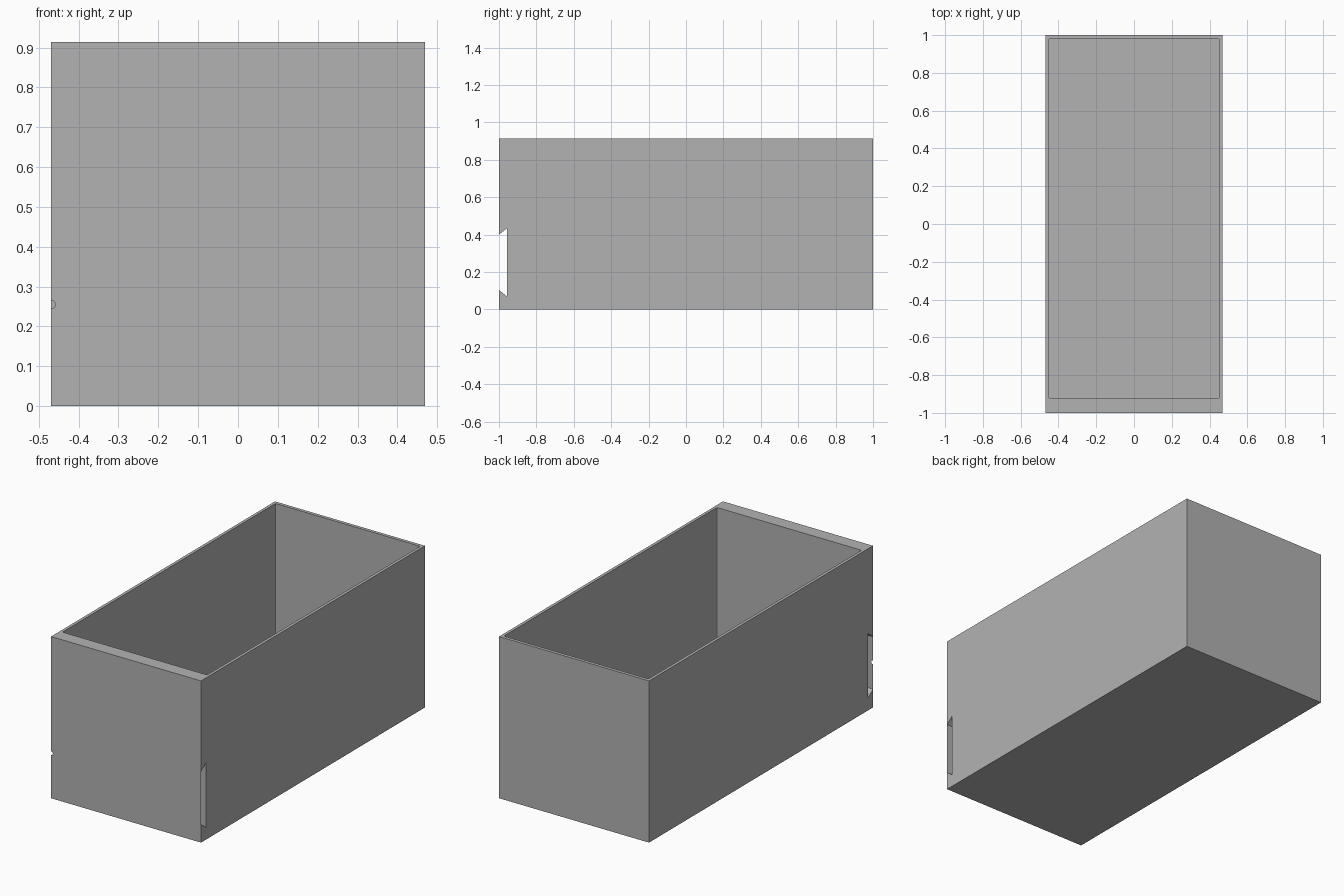
import bpy, bmesh, math

if "Cube" in bpy.data.objects:
    bpy.data.objects.remove(bpy.data.objects["Cube"])

HX, HY, H = 0.469, 1.0, 0.914         # outer half sizes and height
IN_X, IN_FRONT, IN_BACK = 0.452, -0.922, 0.981
FLOOR = 0.019
SLOT_LOW, SLOT_HIGH, SLOT_Y = 0.104, 0.40, -0.957
FLARE = 0.034

grey = bpy.data.materials.new("grey plastic")
grey.diffuse_color = (0.448, 0.448, 0.448, 1)
grey.use_nodes = True
grey.node_tree.nodes["Principled BSDF"].inputs["Base Color"].default_value = grey.diffuse_color


def prism(name, points, offset):
    """Make a polygon and, if offset is given, extrude it into a solid."""
    bm = bmesh.new()
    face = bm.faces.new([bm.verts.new(p) for p in points])
    if offset:
        grown = bmesh.ops.extrude_face_region(bm, geom=[face], use_keep_orig=True)
        moved = [g for g in grown["geom"] if isinstance(g, bmesh.types.BMVert)]
        bmesh.ops.translate(bm, verts=moved, vec=offset)
        bmesh.ops.recalc_face_normals(bm, faces=bm.faces)
    mesh = bpy.data.meshes.new(name)
    bm.to_mesh(mesh)
    bm.free()
    mesh.materials.append(grey)
    obj = bpy.data.objects.new(name, mesh)
    bpy.context.collection.objects.link(obj)
    return obj


# Bin body: side profile with the dovetail slot across the front
profile = [(-HY, 0), (HY, 0), (HY, H), (-HY, H),
           (-HY, SLOT_HIGH), (SLOT_Y, SLOT_HIGH + FLARE),
           (SLOT_Y, SLOT_LOW - FLARE), (-HY, SLOT_LOW)]
body = prism("bin_body", [(-HX, y, z) for y, z in profile], (2 * HX, 0, 0))

# Cavity cutter with tiny rounded vertical corners
R = 0.007
outline = []
for cx, cy, start in ((IN_X - R, IN_BACK - R, 0), (-IN_X + R, IN_BACK - R, 90),
                      (-IN_X + R, IN_FRONT + R, 180), (IN_X - R, IN_FRONT + R, 270)):
    for step in range(3):
        a = math.radians(start + 45 * step)
        outline.append((cx + R * math.cos(a), cy + R * math.sin(a), FLOOR))
cutter = prism("cavity_cutter", outline, (0, 0, H))
cutter.hide_render = True

cut = body.modifiers.new("cavity", "BOOLEAN")
cut.operation = "DIFFERENCE"
cut.solver = "EXACT"
cut.object = cutter
bpy.context.view_layer.objects.active = body
bpy.ops.object.modifier_apply(modifier="cavity")
bpy.data.objects.remove(cutter)

# Thin skin closing the slot at the front, with a small nick at its left end
NICK = 0.011
nick = [(-HX + NICK * math.cos(a), -HY, 0.255 + NICK * math.sin(a))
        for a in (math.radians(d) for d in (90, 45, 0, -45, -90))]
prism("slot_cover", [(-HX, -HY, SLOT_LOW), (HX, -HY, SLOT_LOW),
                     (HX, -HY, SLOT_HIGH), (-HX, -HY, SLOT_HIGH)] + nick, None)
